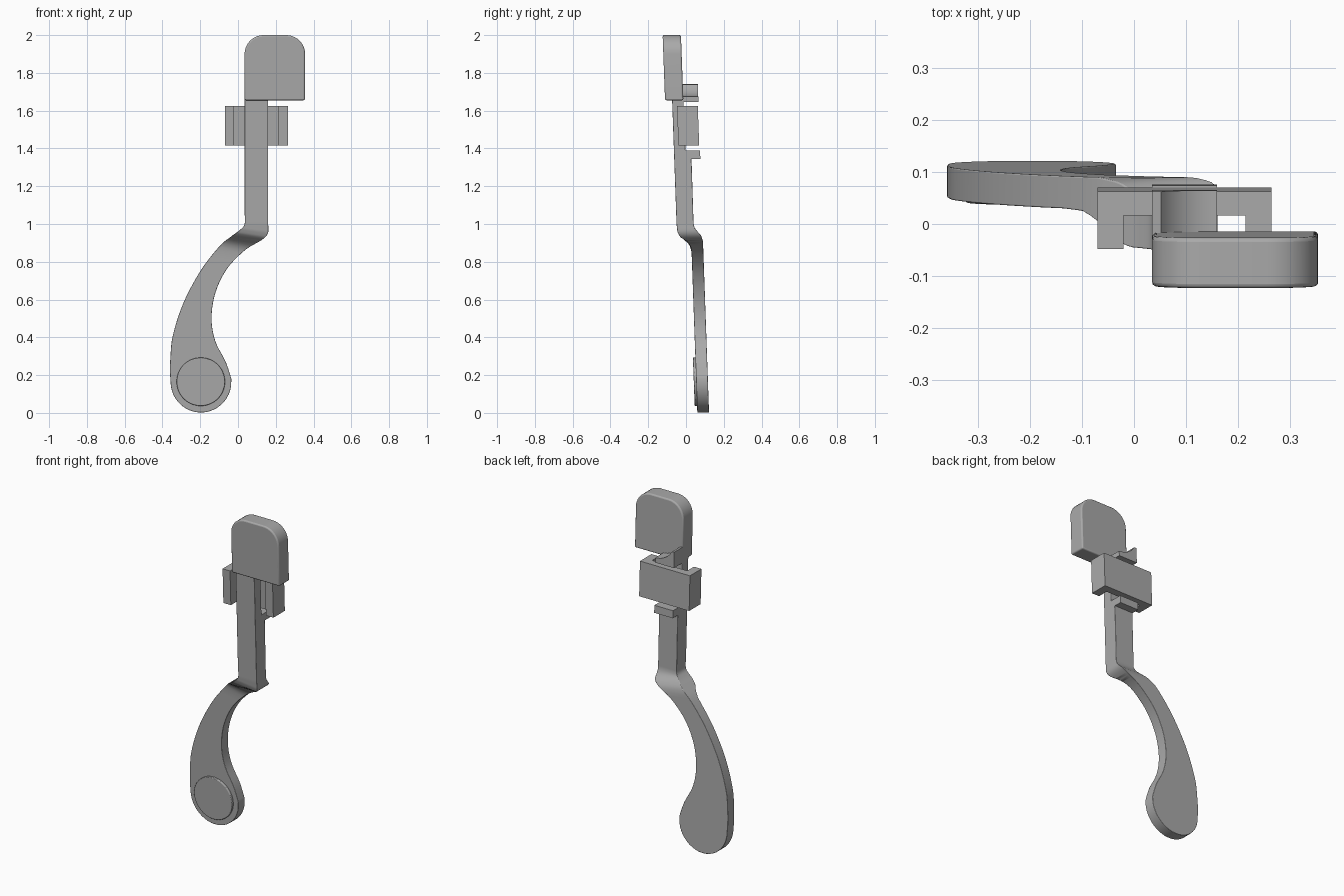
import bpy, bmesh, math

cube = bpy.data.objects.get("Cube")
if cube:
    bpy.data.objects.remove(cube)

grey = bpy.data.materials.new("plain_grey")
grey.use_nodes = True
grey.diffuse_color = (0.4, 0.4, 0.4, 1)
grey.node_tree.nodes["Principled BSDF"].inputs["Base Color"].default_value = (0.4, 0.4, 0.4, 1)

LEAN = 0.037  # backward slope of the lever: y lost per unit of height


def finish(name, bm, bevel=0.0, angle=35):
    bmesh.ops.recalc_face_normals(bm, faces=bm.faces[:])
    mesh = bpy.data.meshes.new(name)
    bm.to_mesh(mesh)
    bm.free()
    mesh.materials.append(grey)
    ob = bpy.data.objects.new(name, mesh)
    bpy.context.collection.objects.link(ob)
    if bevel:
        mod = ob.modifiers.new("rounded_edges", "BEVEL")
        mod.width, mod.segments = bevel, 3
        mod.limit_method, mod.angle_limit = "ANGLE", math.radians(50)
    bpy.ops.object.select_all(action="DESELECT")
    ob.select_set(True)
    bpy.context.view_layer.objects.active = ob
    bpy.ops.object.shade_smooth_by_angle(angle=math.radians(angle))
    return ob


def prism(name, pts, lo, hi, axis="y", bevel=0.0):
    """Extrude a flat profile along y or z, then lean it with the lever."""
    bm = bmesh.new()
    place = (lambda a, b, h: (a, h, b)) if axis == "y" else (lambda a, b, h: (a, b, h))
    rings = [[bm.verts.new(place(a, b, h)) for a, b in pts] for h in (lo, hi)]
    for ring in rings:
        bm.faces.new(ring)
    for i in range(len(pts)):
        j = (i + 1) % len(pts)
        bm.faces.new((rings[0][i], rings[0][j], rings[1][j], rings[1][i]))
    base = min(v.co.z for v in bm.verts)
    for v in bm.verts:
        v.co.y -= LEAN * (v.co.z - base)
    return finish(name, bm, bevel)


def arc(cx, cz, r, start, end, n):
    return [(cx + r * math.cos(math.radians(start + (end - start) * i / n)),
             cz + r * math.sin(math.radians(start + (end - start) * i / n))) for i in range(n + 1)]


def lookup(table, z):
    for (z0, y0), (z1, y1) in zip(table, table[1:]):
        if z >= z1:
            return y0 + (y1 - y0) * (z0 - z) / (z0 - z1)
    return table[-1][1]


def spline(rows, n=5):
    out = []
    for i in range(len(rows) - 1):
        a, b, c, d = (rows[max(0, min(len(rows) - 1, i + k))] for k in (-1, 0, 1, 2))
        for s in range(n):
            t = s / n
            out.append(tuple(0.5 * (2 * q + (r - p) * t + (2 * p - 5 * q + 4 * r - w) * t * t
                                    + (3 * q - p - 3 * r + w) * t ** 3)
                             for p, q, r, w in zip(a, b, c, d)))
    return out + [rows[-1]]


# Lever: cross rows (left x, left z, right x, right z) from stem to rounded end
stem = [(0.035, z, 0.16, z) for z in (1.68, 1.39, 1.385, 1.2)]
curve = spline([
    (0.035, 1.06, 0.16, 1.06), (0.035, 1.0, 0.16, 1.0), (0.012, 0.97, 0.158, 0.95),
    (-0.035, 0.935, 0.125, 0.915), (-0.1, 0.88, 0.035, 0.86), (-0.2, 0.75, -0.06, 0.76),
    (-0.29, 0.58, -0.12, 0.635), (-0.345, 0.41, -0.14, 0.5), (-0.358, 0.29, -0.12, 0.38),
    (-0.36, 0.22, -0.065, 0.27), (-0.357, 0.165, -0.035, 0.18)])
end_cap = []
for k in range(1, 12):
    a = math.radians(k * 8)
    end_cap.append((-0.196 - 0.161 * math.cos(a), 0.165 - 0.163 * math.sin(a),
                    -0.196 + 0.161 * math.cos(a), 0.165 - 0.163 * math.sin(a)))
front = [(1.7, -0.075), (1.0, -0.05), (0.955, -0.045), (0.93, -0.03), (0.905, 0.01),
         (0.88, 0.025), (0.84, 0.03), (0.0, 0.06)]
back = [(1.7, -0.015), (1.39, -0.003), (1.385, 0.028), (1.0, 0.04), (0.975, 0.047),
        (0.94, 0.08), (0.91, 0.09), (0.85, 0.092), (0.0, 0.122)]
bm = bmesh.new()
loops = []
for xl, zl, xr, zr in stem + curve + end_cap:
    corners = ((xl, zl, front), (xr, zr, front), (xr, zr, back), (xl, zl, back))
    loops.append([bm.verts.new((x, lookup(t, z), z)) for x, z, t in corners])
for p, q in zip(loops, loops[1:]):
    for i in range(4):
        j = (i + 1) % 4
        bm.faces.new((p[i], p[j], q[j], q[i]))
bm.faces.new(loops[0])
bm.faces.new(loops[-1])
finish("lever_arm", bm, 0.01)

# Round button on the front of the lever end
prism("round_button", arc(-0.197, 0.165, 0.128, 0, 354, 59), 0.046, 0.075, bevel=0.004)

# Thumb pad with rounded upper corners
pad = [(0.035, 1.655), (0.355, 1.655)] + arc(0.255, 1.9, 0.1, 0, 90, 10) + arc(0.135, 1.9, 0.1, 90, 180, 10)
prism("thumb_pad", pad, -0.111, -0.014, bevel=0.008)

# Clip: channel wrapping the stem from behind
channel = [(-0.07, -0.04), (-0.02, -0.04), (-0.02, 0.024), (0.215, 0.024),
           (0.215, -0.04), (0.265, -0.04), (0.265, 0.07), (-0.07, 0.07)]
prism("clip", channel, 1.415, 1.625, axis="z")

# Hook above the clip, with a hollow sloping top
hook = [(0.16, 1.645), (0.16, 1.675)] + arc(0.16, 1.80, 0.125, 265, 210, 8) + [(0.035, 1.74), (0.035, 1.645)]
prism("upper_hook", hook, -0.03, 0.066)

# Stop ledge below the clip
prism("lower_ledge", [(0.035, 1.345), (0.16, 1.345), (0.16, 1.39), (0.035, 1.39)], -0.02, 0.076)
